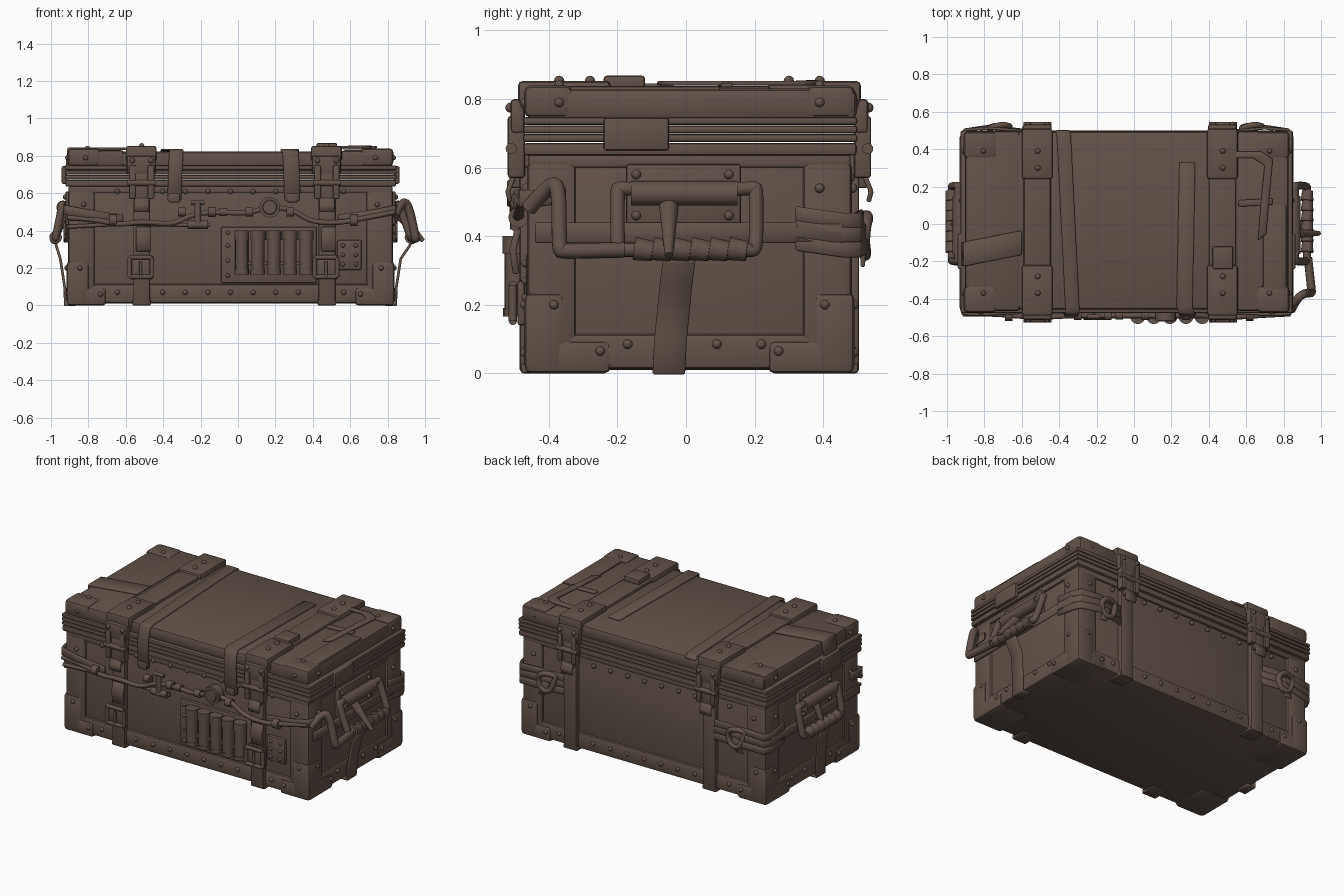
import bpy, bmesh, math
from mathutils import Vector, Matrix

if "Cube" in bpy.data.objects:
    bpy.data.objects.remove(bpy.data.objects["Cube"])

brown = bpy.data.materials.new("worn_brown")
brown.use_nodes = True
brown.diffuse_color = (0.122, 0.085, 0.066, 1)
brown.node_tree.nodes["Principled BSDF"].inputs["Base Color"].default_value = brown.diffuse_color
parts = []


def add(name, bm):
    mesh = bpy.data.meshes.new(name)
    bmesh.ops.recalc_face_normals(bm, faces=bm.faces)
    bm.to_mesh(mesh)
    bm.free()
    ob = bpy.data.objects.new(name, mesh)
    bpy.context.collection.objects.link(ob)
    mesh.materials.append(brown)
    parts.append(ob)
    return ob


def box(name, x, y, z, bevel=0.008):
    """Bevelled block between the given ranges."""
    lo = Vector(map(min, (x, y, z)))
    hi = Vector(map(max, (x, y, z)))
    bm = bmesh.new()
    bmesh.ops.create_cube(bm, size=1, matrix=Matrix.Translation((lo + hi) / 2) @ Matrix.Diagonal((*(hi - lo), 1)))
    bevel = min(bevel, min(hi - lo) * 0.45)
    bmesh.ops.bevel(bm, geom=bm.edges[:], offset=bevel, segments=2, profile=0.5, affect='EDGES')
    return add(name, bm)


def strip(name, points, across, thick=0.014):
    """Flat strap that follows points, with 'across' as its full width."""
    bm = bmesh.new()
    half = Vector(across) / 2
    rows = [(bm.verts.new(Vector(p) - half), bm.verts.new(Vector(p) + half)) for p in points]
    for a, b in zip(rows, rows[1:]):
        bm.faces.new((a[0], a[1], b[1], b[0]))
    ob = add(name, bm)
    mod = ob.modifiers.new("thickness", 'SOLIDIFY')
    mod.thickness, mod.offset, mod.use_even_offset = thick, 0, True
    mod = ob.modifiers.new("edge", 'BEVEL')
    mod.width = 0.004
    return ob


def tube(name, points, r, cyclic=False):
    data = bpy.data.curves.new(name, 'CURVE')
    data.dimensions, data.bevel_depth, data.bevel_resolution = '3D', r, 3
    data.use_fill_caps = True
    s = data.splines.new('NURBS')
    s.points.add(len(points) - 1)
    for p, co in zip(s.points, points):
        p.co = (*co, 1)
    s.order_u, s.use_endpoint_u, s.use_cyclic_u, s.resolution_u = 3, True, cyclic, 5
    ob = bpy.data.objects.new(name, data)
    bpy.context.collection.objects.link(ob)
    data.materials.append(brown)


def rod(name, a, b, r, r2=None):
    a, b = Vector(a), Vector(b)
    turn = (b - a).to_track_quat('Z', 'Y').to_matrix().to_4x4()
    bm = bmesh.new()
    bmesh.ops.create_cone(bm, cap_ends=True, segments=16, radius1=r, radius2=r if r2 is None else r2,
                          depth=(b - a).length, matrix=Matrix.Translation((a + b) / 2) @ turn)
    return add(name, bm)


def rivets(name, places, r=0.014):
    bm = bmesh.new()
    for p in places:
        bmesh.ops.create_uvsphere(bm, u_segments=10, v_segments=6, radius=r, matrix=Matrix.Translation(p))
    add(name, bm)


def buckle(name, x, y, z, w, h):
    for s in (-1, 1):
        rod(name + "_side", (x + s * w, y, z - h), (x + s * w, y, z + h), 0.012)
        rod(name + "_bar", (x - w, y, z + s * h), (x + w, y, z + s * h), 0.012)
    rod(name + "_pin", (x, y - 0.005, z - h), (x, y - 0.005, z + h * 0.6), 0.008)


X0, X1, Y0, Y1 = -0.915, 0.835, -0.47, 0.49
CX, CY = (X0 + X1) / 2, (Y0 + Y1) / 2

# Body with bottom and top rails
box("body", (X0 + .022, X1 - .022), (Y0 + .022, Y1 - .022), (0.01, 0.66), 0.02)
box("bottom_rail", (X0 + .008, X1 - .008), (Y0 + .008, Y1 - .008), (0.012, 0.115), 0.016)
box("top_rail", (X0 + .01, X1 - .01), (Y0 + .01, Y1 - .01), (0.6, 0.64), 0.008)

# Corner posts, feet brackets and lid caps at all four corners
studs = []
for sx, ex in ((1, X0), (-1, X1)):
    for sy, ey in ((1, Y0), (-1, Y1)):
        box("corner_post", (ex + sx * .006, ex + sx * .15), (ey + sy * .006, ey + sy * .15), (0.03, 0.62), 0.02)
        box("foot_bracket", (ex, ex + sx * .21), (ey, ey + sy * .25), (0, 0.095), 0.018)
        box("corner_guard", (ex - sx * .002, ex + sx * .12), (ey - sy * .002, ey + sy * .115), (0.005, 0.235), 0.02)
        box("lid_corner", (ex + sx * .004, ex + sx * .18), (ey - sy * .003, ey + sy * .14), (0.745, 0.84), 0.022)
        studs += [(ex + sx * .07, ey, .2), (ex + sx * .18, ey, .06), (ex + sx * .09, ey + sy * .004, .54),
                  (ex, ey + sy * .085, .2), (ex, ey + sy * .22, .065), (ex + sx * .004, ey + sy * .1, .54),
                  (ex + sx * .11, ey + sy * .1, .84), (ex + sx * .1, ey, .79), (ex + sx * .004, ey + sy * .1, .79)]

# Rivet rows along the rails
for i in range(11):
    x = X0 + 0.27 + i * 0.121
    studs += [(x, Y0 + .008, .07), (x, Y1 - .008, .07), (x, Y1 - .012, .57), (x, Y0 + .012, .61)]
for i in range(4):
    for x in (X0 + .008, X1 - .008):
        studs.append((x, Y0 + .3 + i * .13, .085))
rivets("rivets", studs)

# Ridged rim and lid
box("rim_base", (X0 - .008, X1 + .01), (Y0 - .004, Y1 + .008), (0.635, 0.672), 0.01)
for i in range(3):
    z = 0.674 + i * 0.025
    box("rim_ridge", (X0 - .012, X1 + .014), (Y0 - .006, Y1 + .01), (z, z + 0.024), 0.01)
box("lid", (X0 + .02, X1 - .015), (Y0 + .012, Y1 + .005), (0.74, 0.822), 0.022)
box("lid_right_end", (X0 + .012, -0.61), (Y0 + .004, Y1 + .008), (0.74, 0.832), 0.02)
box("lid_left_end", (0.55, X1 - .008), (Y0 + .004, Y1 + .008), (0.74, 0.83), 0.02)
box("lid_edge_plate", (0.69, X1 - .02), (-0.44, 0.1), (0.82, 0.838))

# Main straps with latches, front and back
for x in (-0.515, 0.475):
    box("lid_strap", (x - .075, x + .07), (Y0 + .01, Y1), (0.75, 0.838), 0.012)
    for s, ey in ((-1, Y0), (1, Y1)):
        box("strap", (x - .045, x + .045), (ey - s * .02, ey + s * .015), (0.004, 0.64))
        box("strap_end", (x - .05, x + .05), (ey - s * .09, ey + s * .012), (0.0, 0.03))
        box("latch_top", (x - .085, x + .08), (ey - s * .25, ey + s * .02), (0.77, 0.853), 0.014)
        box("latch_face", (x - .08, x + .075), (ey, ey + s * .042), (0.7, 0.8), 0.012)
        for d in (-.05, .05):
            box("latch_arm", (x + d - .018, x + d + .018), (ey, ey + s * .05), (0.57, 0.75))
        box("latch_lever", (x - .035, x + .035), (ey, ey + s * .04), (0.54, 0.71))
        rod("latch_pin", (x - .075, ey + s * .04, .655), (x + .075, ey + s * .04, .655), 0.016)
        strip("latch_lip", [(x, ey + s * .03, .58), (x, ey + s * .05, .53), (x, ey + s * .042, .5)], (.08, 0, 0))
        rivets("latch_rivets", [(x, ey - s * .1, .853), (x, ey - s * .19, .853), (x - .05, ey + s * .042, .775),
                                (x + .05, ey + s * .042, .775)], 0.015)
    buckle("strap_buckle", x - .005, Y0 - .035, 0.205, 0.06, 0.052)
    box("buckle_pad", (x - .065, x + .06), (Y0, Y0 - .022), (0.14, 0.27))
    strip("strap_flap", [(x + .01, Y0 - .02, .42), (x + .01, Y0 - .035, .36), (x + .01, Y0 - .025, .29)], (.08, 0, 0), 0.02)

# Thin straps over the lid
strip("thin_strap_right", [(-.34, Y0 - .012, .56), (-.335, Y0 - .018, .74), (-.33, Y0 - .004, .82), (-.33, Y0 + .03, .829),
                           (-.375, Y1 - .02, .829), (-.38, Y1 + .01, .81)], (.075, 0, 0))
strip("thin_strap_left", [(.29, Y0 - .012, .56), (.285, Y0 - .018, .74), (.28, Y0 - .004, .82), (.27, Y0 + .03, .829),
                          (.285, .33, .829)], (.085, 0, 0))
for x in (-.34, .29):
    box("strap_tip", (x - .03, x + .03), (Y0 + .02, Y0 - .025), (.55, .6))
strip("lid_band", [(X0, -.16, .74), (X0 + .01, -.16, .838), (-.6, -.1, .838)], (0, .13, 0))
strip("lid_hook_strap", [(.52, .37, .845), (.66, .37, .848), (.72, .33, .846), (.7, .12, .846), (.685, -.07, .846)], (.045, .035, 0))
strip("lid_hook_tab", [(.56, .11, .84), (.74, .12, .84)], (0, .035, 0))
box("lid_buckle", (.42, .53), (-.24, -.12), (.83, .868))

# Pipe with valve and gauge across the front
tube("front_pipe", [(X0, Y0 - .01, .47), (-.75, Y0 - .01, .46), (-.65, Y0 - .02, .43), (-.5, Y0 - .03, .45), (-.35, Y0 - .02, .43),
                    (-.24, Y0 - .02, .49), (-.1, Y0 - .02, .5), (.05, Y0 - .02, .49), (.17, Y0 - .02, .53), (.3, Y0 - .02, .51),
                    (.38, Y0 - .02, .45), (.52, Y0 - .03, .44), (.65, Y0 - .02, .46), (X1, Y0 - .01, .5)], 0.014)
tube("lower_cable", [(X0, Y0, .42), (-.6, Y0 - .01, .44), (-.4, Y0 - .01, .43), (-.15, Y0 - .01, .43)], 0.011)
for x, r in ((-.3, .024), (-.14, .026), (-.08, .022), (.06, .024), (.28, .025), (-.67, .03), (.62, .03)):
    z = .5 if abs(x) < .5 else .455
    rod("pipe_collar", (x - .02, Y0 - .018, z), (x + .02, Y0 - .018, z), r)
rod("valve_stem", (-.215, Y0 - .025, .42), (-.215, Y0 - .025, .55), 0.018)
rod("valve_handle", (-.25, Y0 - .025, .55), (-.18, Y0 - .025, .55), 0.012)
rod("valve_base", (-.27, Y0 - .02, .432), (-.16, Y0 - .02, .432), 0.022)
rod("gauge", (.17, Y0 + .01, .525), (.17, Y0 - .045, .525), 0.055)
rod("gauge_face", (.17, Y0 - .04, .525), (.17, Y0 - .052, .525), 0.042, 0.036)

# Canister rack and riveted plate
box("rack_plate", (-.09, .42), (Y0 + .03, Y0 + .005), (.12, .42))
for i in range(5):
    x = 0.02 + i * 0.086
    rod("canister", (x, Y0 - .025, .175), (x, Y0 - .025, .385), 0.035)
    rod("canister_cap", (x, Y0 - .025, .35), (x, Y0 - .025, .4), 0.04)
    rod("canister_foot", (x, Y0 - .025, .165), (x, Y0 - .025, .19), 0.038)
box("rack_band", (-.02, .41), (Y0 + .01, Y0 - .035), (.215, .235))
box("rivet_plate", (.53, .66), (Y0 + .03, Y0 + .003), (.19, .35))
rivets("plate_rivets", [(x, Y0 + .002, z) for x in (.56, .63) for z in (.22, .27, .32)]
       + [(-.055, Y0 + .002, z) for z in (.16, .24, .32, .39)], 0.012)

# Carrying handles on both ends
for s, ex, reach in ((-1, X0, .06), (1, X1, .09)):
    box("handle_plate", (ex - s * .025, ex + s * .008), (-.175, .16), (.43, .61))
    rod("handle_hinge", (ex + s * .02, -.16, .525), (ex + s * .02, .15, .525), 0.036)
    rivets("handle_rivets", [(ex + s * .008, y, z) for y in (-.145, .125) for z in (.46, .58)])
    out = ex + s * reach
    top, low = ex + s * .025, .36
    tube("handle_loop", [(top, 0, .53), (top, -.195, .54), (top, -.2, .54), (out, -.2, low), (out, -.19, low),
                         (out, .19, low), (out, .205, low), (top, .205, .54), (top, .2, .54), (top, 0, .53)], 0.021)
    for i in range(6):
        y = -.15 + i * .055
        rod("grip_wrap", (out, y, low + .004), (out + s * .003, y + .053, low - .004), 0.034, 0.029)
    strip("hanging_strap", [(out, -.02, low - .03), (ex + s * .035, -.03, .25), (ex + s * .012, -.045, .1),
                            (ex + s * .008, -.05, .004), (ex - s * .05, -.05, .004)], (0, .095, 0))
rod("left_wrap_tail", (.85, -.05, .5), (.99, -.05, .345), 0.03, 0.012)
rod("right_wrap_tail", (-.92, 0, .5), (-.985, 0, .33), 0.022, 0.014)
tube("side_bar", [(.84, -.46, .48), (.87, -.4, .55), (.91, -.37, .55), (.95, -.37, .36), (.95, -.36, .355), (.93, -.18, .36)], 0.023)

# Corner bands and knots
for s, ex in ((-1, X0), (1, X1)):
    o = ex + s * .012
    for k, z in enumerate((.445, .405, .36)):
        strip("back_band", [(s * .5, Y1 + .002, z), (ex - s * .14, Y1 + .022 + k * .006, z + .01), (ex - s * .01, Y1 + .014, z),
                            (o, Y1 - .03, z), (o, .32, z + .02)], (0, 0, .045))
    kx = ex - s * .2
    tube("back_knot", [(kx - .06, Y1 + .02, .45), (kx, Y1 + .045, .47), (kx + .06, Y1 + .03, .42), (kx + .03, Y1 + .03, .34),
                       (kx - .05, Y1 + .035, .35)], 0.017, True)
    strip("knot_tail", [(kx, Y1 + .03, .4), (kx + s * .03, Y1 + .025, .31)], (.05, 0, 0))
    strip("front_band", [(ex - s * .3, Y0 - .005, .46), (ex - s * .1, Y0 - .014, .49), (ex, Y0 - .01, .51), (o, Y0 + .03, .51),
                         (o, Y0 + .12, .52)], (0, 0, .05))
    strip("side_band", [(o, Y0 + .03, .41), (o, Y1 - .03, .41)], (0, 0, .06))
    box("rim_clasp", (ex, ex + s * .028), (-.24, -.05), (.65, .745))

# Smooth shading with sharp edges kept
bpy.ops.object.select_all(action='DESELECT')
for ob in parts:
    ob.select_set(True)
bpy.context.view_layer.objects.active = parts[0]
bpy.ops.object.shade_smooth_by_angle(angle=math.radians(35))
